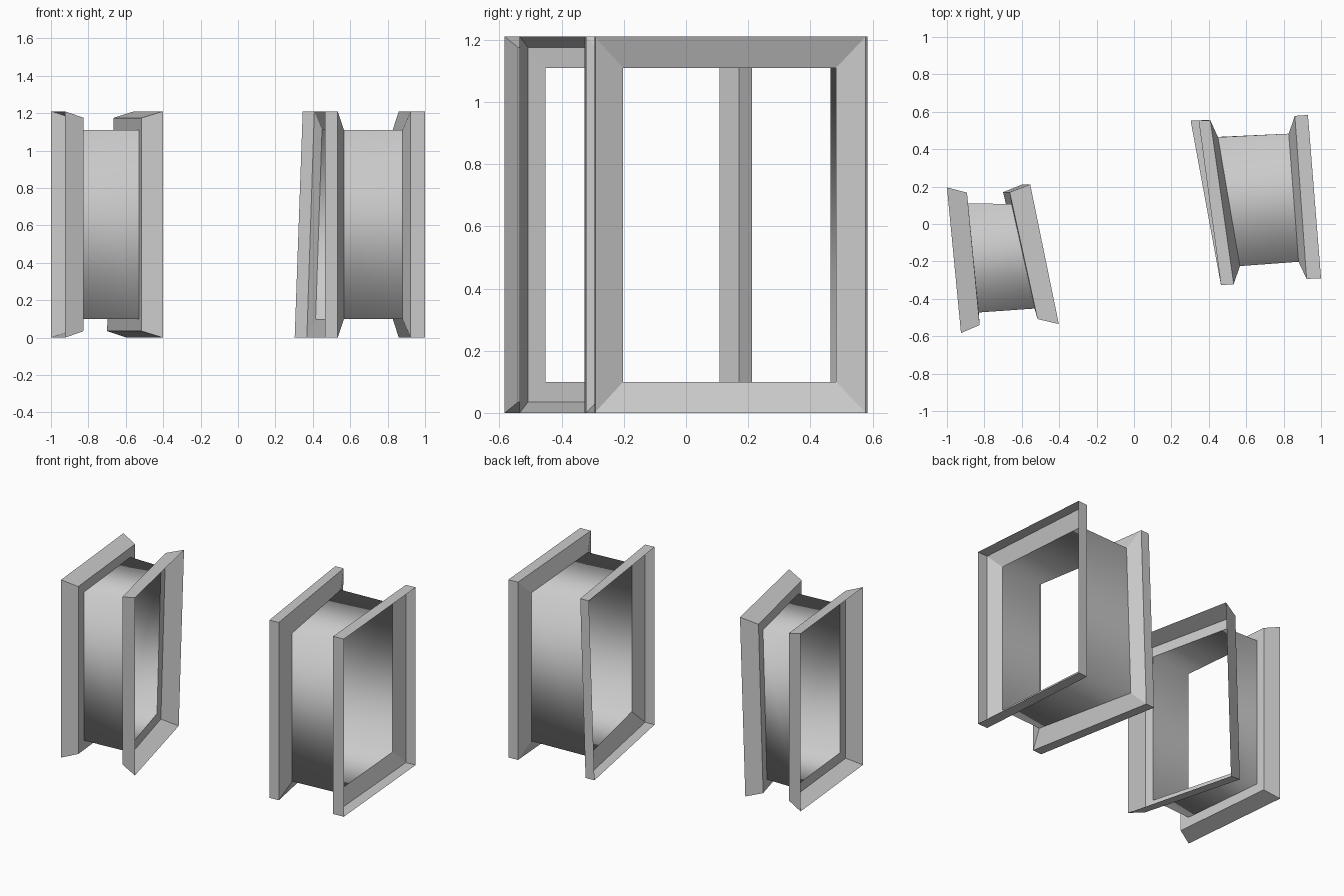
import bpy, bmesh

if "Cube" in bpy.data.objects:
    bpy.data.objects.remove(bpy.data.objects["Cube"])

TOP = 1.21


def loop(front, back, inset, lean=0.0):
    """Upright rectangle: plan positions of its two posts, z inset, and
    the amount the top of the back post leans in x."""
    (fx, fy), (bx, by) = front, back
    return [(fx, fy, inset), (bx, by, inset),
            (bx + lean, by, TOP - inset), (fx, fy, TOP - inset)]


def skin(name, loops, smooth=False):
    """Joins successive rectangular loops with four quads each."""
    bm = bmesh.new()
    rings = [[bm.verts.new(p) for p in l] for l in loops]
    for a, b in zip(rings, rings[1:]):
        for i in range(4):
            j = (i + 1) % 4
            f = bm.faces.new((a[i], a[j], b[j], b[i]))
            f.smooth = smooth
    bmesh.ops.recalc_face_normals(bm, faces=bm.faces)
    # make sheets face away from the middle of the opening
    c = sum((v.co for v in rings[0] + rings[-1]), bm.verts[:][0].co * 0) / 8
    if sum((f.calc_center_median() - c).dot(f.normal) * f.calc_area() for f in bm.faces) < 0:
        bmesh.ops.reverse_faces(bm, faces=bm.faces)
    me = bpy.data.meshes.new(name)
    bm.to_mesh(me)
    bm.free()
    ob = bpy.data.objects.new(name, me)
    bpy.context.collection.objects.link(ob)


def window(name, left, right):
    # each side: outer lip edge, inner lip edge, opening edge
    skin(name + "_left_flange", left)
    skin(name + "_right_flange", right)
    skin(name + "_sleeve", [left[-1], right[-1]], smooth=True)


# Small window with tapered lips
window("small_window",
       [loop((-0.925, -0.583), (-1.0, 0.195), 0.0),
        loop((-0.825, -0.54), (-0.893, 0.168), 0.035),
        loop((-0.83, -0.473), (-0.888, 0.11), 0.1)],
       [loop((-0.402, -0.535), (-0.595, 0.212), 0.0, 0.04),
        loop((-0.516, -0.508), (-0.70, 0.17), 0.035, 0.035),
        loop((-0.53, -0.452), (-0.685, 0.107), 0.1, 0.03)])

# Large window with straight lips and splayed faces
window("large_window",
       [loop((0.465, -0.327), (0.303, 0.552), 0.0, 0.043),
        loop((0.533, -0.322), (0.368, 0.555), 0.0, 0.04),
        loop((0.566, -0.225), (0.415, 0.464), 0.1, 0.034)],
       [loop((1.0, -0.29), (0.93, 0.583), 0.0),
        loop((0.923, -0.294), (0.86, 0.578), 0.0),
        loop((0.88, -0.202), (0.827, 0.483), 0.1)])
